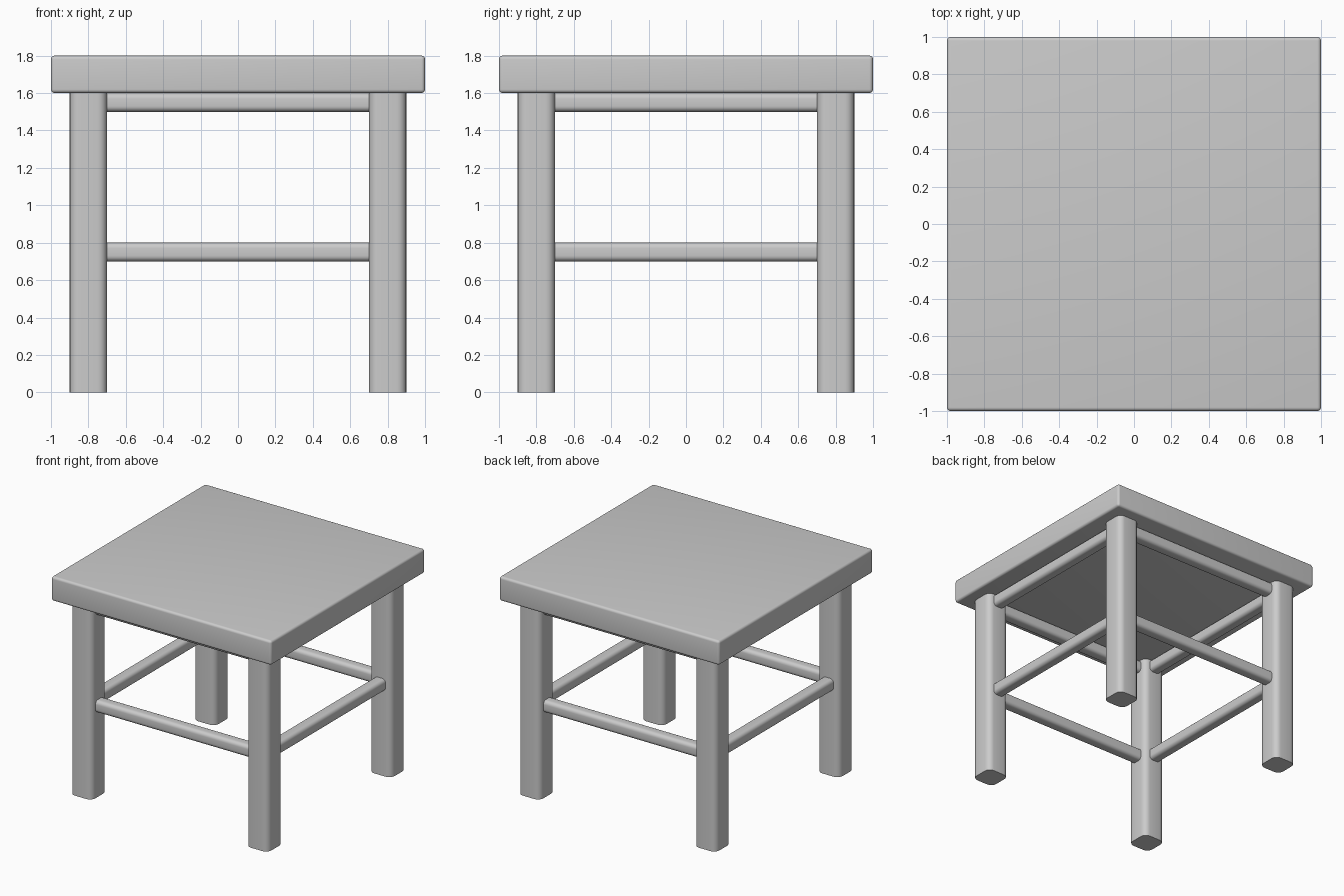
import bpy, bmesh

if "Cube" in bpy.data.objects:
    bpy.data.objects.remove(bpy.data.objects["Cube"])


def box(name, lo, hi, radius, axis=None):
    """Box with rounded edges; with an axis, only edges along it are rounded."""
    size = [b - a for a, b in zip(lo, hi)]
    mid = [(a + b) / 2 for a, b in zip(lo, hi)]
    bm = bmesh.new()
    bmesh.ops.create_cube(bm, size=1)
    for v in bm.verts:
        v.co = [c * s + m for c, s, m in zip(v.co, size, mid)]
    edges = [e for e in bm.edges if axis is None
             or abs(e.verts[0].co[axis] - e.verts[1].co[axis]) > 1e-4]
    bmesh.ops.bevel(bm, geom=edges, offset=radius, segments=5,
                    profile=0.5, affect='EDGES')
    mesh = bpy.data.meshes.new(name)
    bm.to_mesh(mesh)
    bm.free()
    ob = bpy.data.objects.new(name, mesh)
    bpy.context.collection.objects.link(ob)
    bpy.ops.object.select_all(action='DESELECT')
    ob.select_set(True)
    bpy.context.view_layer.objects.active = ob
    bpy.ops.object.shade_smooth_by_angle()
    return ob


# Thick square top
box("table_top", (-1, -1, 1.6), (1, 1, 1.8), 0.02)

# Four legs, rounded along their length
for sy, depth in ((-1, "front"), (1, "back")):
    for sx, side in ((-1, "left"), (1, "right")):
        x, y = 0.8 * sx, 0.8 * sy
        box(f"{depth}_{side}_leg", (x - 0.1, y - 0.1, 0),
            (x + 0.1, y + 0.1, 1.6), 0.05, axis=2)

# Upper aprons and lower stretchers between the legs
for kind, z in (("stretcher", 0.7), ("apron", 1.5)):
    for s, along_x, along_y in ((-1, "front", "left"), (1, "back", "right")):
        c = 0.8 * s
        box(f"{along_x}_{kind}", (-0.7, c - 0.05, z),
            (0.7, c + 0.05, z + 0.1), 0.03, axis=0)
        box(f"{along_y}_{kind}", (c - 0.05, -0.7, z),
            (c + 0.05, 0.7, z + 0.1), 0.03, axis=1)
